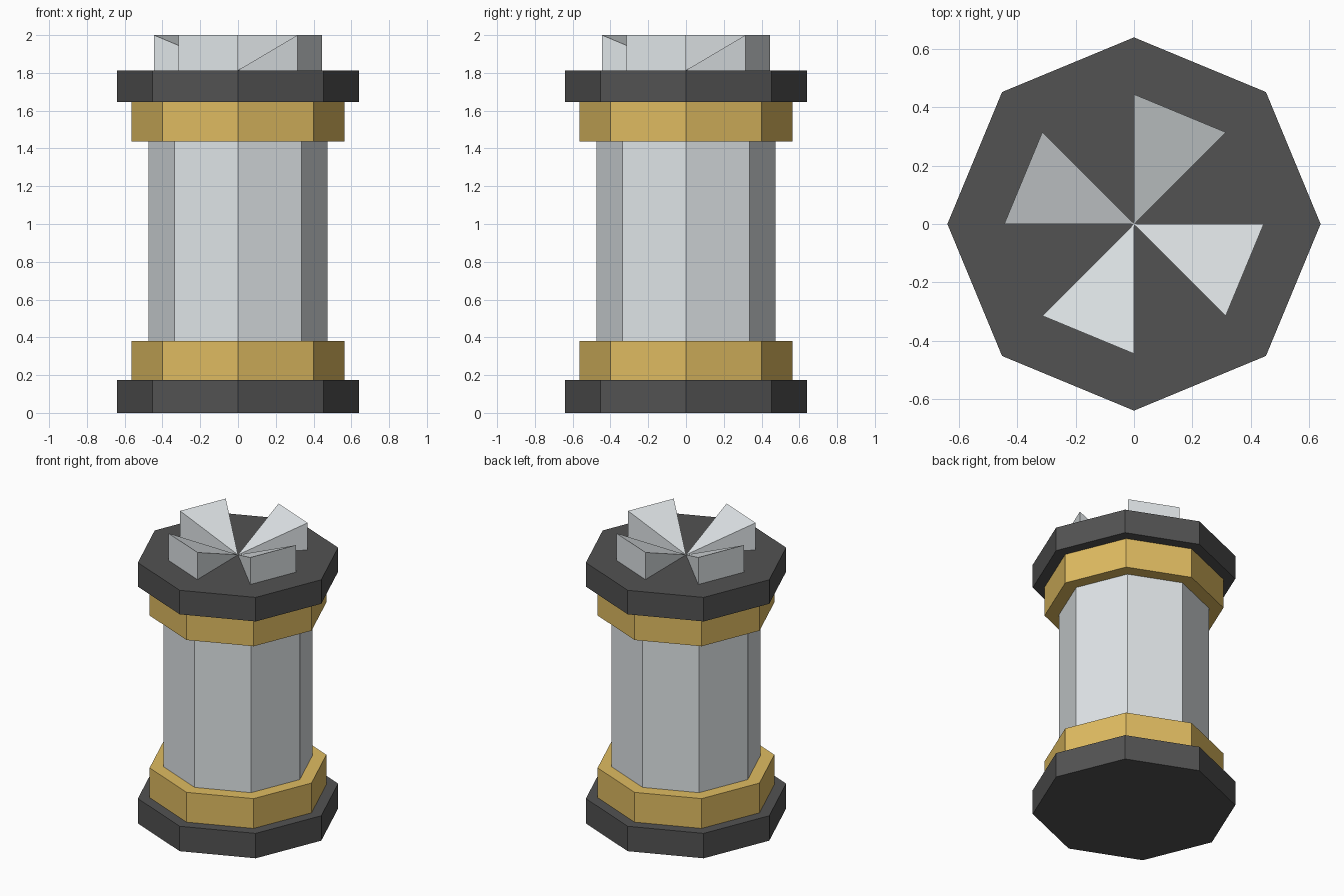
import bpy, bmesh
from math import cos, sin, pi

if "Cube" in bpy.data.objects:
    bpy.data.objects.remove(bpy.data.objects["Cube"])


def material(name, rgb):
    m = bpy.data.materials.new(name)
    m.diffuse_color = (*rgb, 1)
    m.use_nodes = True
    m.node_tree.nodes["Principled BSDF"].inputs["Base Color"].default_value = m.diffuse_color
    return m


STEEL = material("steel", (0.74, 0.78, 0.80))
BRASS = material("brass", (0.74, 0.50, 0.12))
DARK = material("dark_metal", (0.085, 0.085, 0.085))


def add_object(name, bm, mat):
    bmesh.ops.recalc_face_normals(bm, faces=bm.faces)
    mesh = bpy.data.meshes.new(name)
    bm.to_mesh(mesh)
    bm.free()
    mesh.materials.append(mat)
    bpy.context.collection.objects.link(bpy.data.objects.new(name, mesh))


def corner(i, r, z):
    return (r * cos(i * pi / 4), r * sin(i * pi / 4), z)


def octagon(name, r, z0, z1, mat):
    bm = bmesh.new()
    base = bm.faces.new([bm.verts.new(corner(i, r, z0)) for i in range(8)])
    geom = bmesh.ops.extrude_face_region(bm, geom=[base], use_keep_orig=True)["geom"]
    top = [v for v in geom if isinstance(v, bmesh.types.BMVert)]
    bmesh.ops.translate(bm, verts=top, vec=(0, 0, z1 - z0))
    add_object(name, bm, mat)


# Stacked octagonal body
octagon("base_plate", 0.64, 0, 0.173, DARK)
octagon("lower_collar", 0.565, 0.173, 0.38, BRASS)
octagon("shaft", 0.475, 0.38, 1.438, STEEL)
octagon("upper_collar", 0.565, 1.438, 1.645, BRASS)
octagon("top_plate", 0.64, 1.645, 1.812, DARK)

# Four teeth on top, each sloping down to the centre
bm = bmesh.new()
for i in (1, 3, 5, 7):
    apex = bm.verts.new((0, 0, 1.814))
    a, b = (bm.verts.new(corner(k, 0.445, 1.812)) for k in (i, i + 1))
    c, d = (bm.verts.new(corner(k, 0.445, 2.0)) for k in (i + 1, i))
    for f in ((a, b, c, d), (apex, d, c), (apex, a, d), (apex, c, b), (apex, b, a)):
        bm.faces.new(f)
add_object("clutch_teeth", bm, STEEL)
